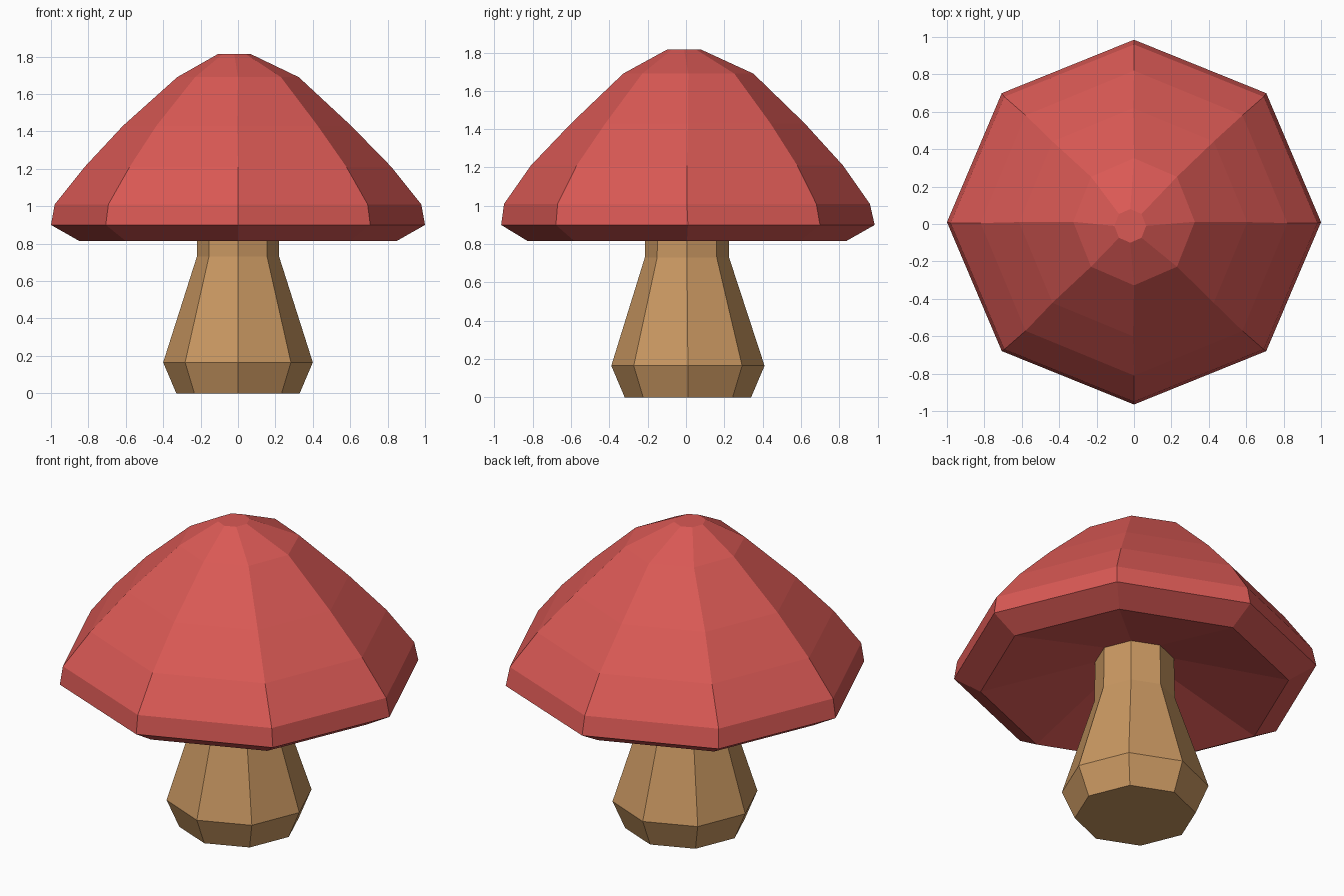
import bpy, bmesh
from math import cos, sin, pi

if "Cube" in bpy.data.objects:
    bpy.data.objects.remove(bpy.data.objects["Cube"])

SIDES = 8


def lathe(name, rings, colour):
    """Flat-faced closed body; each ring is (z, x radius, y radius, x centre, y centre)."""
    bm = bmesh.new()
    loops = []
    for z, rx, ry, cx, cy in rings:
        loops.append([bm.verts.new((cx + rx * cos(2 * pi * i / SIDES),
                                    cy + ry * sin(2 * pi * i / SIDES), z))
                      for i in range(SIDES)])
    for low, high in zip(loops, loops[1:]):
        for i in range(SIDES):
            j = (i + 1) % SIDES
            bm.faces.new((low[i], low[j], high[j], high[i]))
    bm.faces.new(loops[0][::-1])
    bm.faces.new(loops[-1])
    bmesh.ops.recalc_face_normals(bm, faces=bm.faces)
    mesh = bpy.data.meshes.new(name)
    bm.to_mesh(mesh)
    bm.free()
    mat = bpy.data.materials.new(name + "_colour")
    mat.diffuse_color = colour
    mat.use_nodes = True
    mat.node_tree.nodes["Principled BSDF"].inputs["Base Color"].default_value = mat.diffuse_color
    mesh.materials.append(mat)
    obj = bpy.data.objects.new(name, mesh)
    bpy.context.collection.objects.link(obj)
    return obj


# Stem: bulbous foot tapering to a neck that runs up into the cap
lathe("stem", [
    (0.00, 0.33, 0.33, 0, 0.01),
    (0.165, 0.40, 0.40, 0, 0.01),
    (0.73, 0.22, 0.22, 0, 0.005),
    (0.99, 0.215, 0.215, 0, 0.005),
], (0.58, 0.31, 0.12, 1))

# Cap: hollowed underside, bevelled rim, then the dome
lathe("cap", [
    (0.98, 0.20, 0.20, 0, 0.005),
    (0.815, 0.85, 0.83, 0, 0.005),
    (0.90, 1.00, 0.975, 0, 0.01),
    (1.01, 0.98, 0.955, 0, 0.005),
    (1.21, 0.82, 0.815, 0, 0.005),
    (1.43, 0.61, 0.61, -0.005, 0.01),
    (1.69, 0.325, 0.34, 0, 0.012),
    (1.815, 0.085, 0.09, -0.02, -0.01),
], (0.70, 0.10, 0.09, 1))
